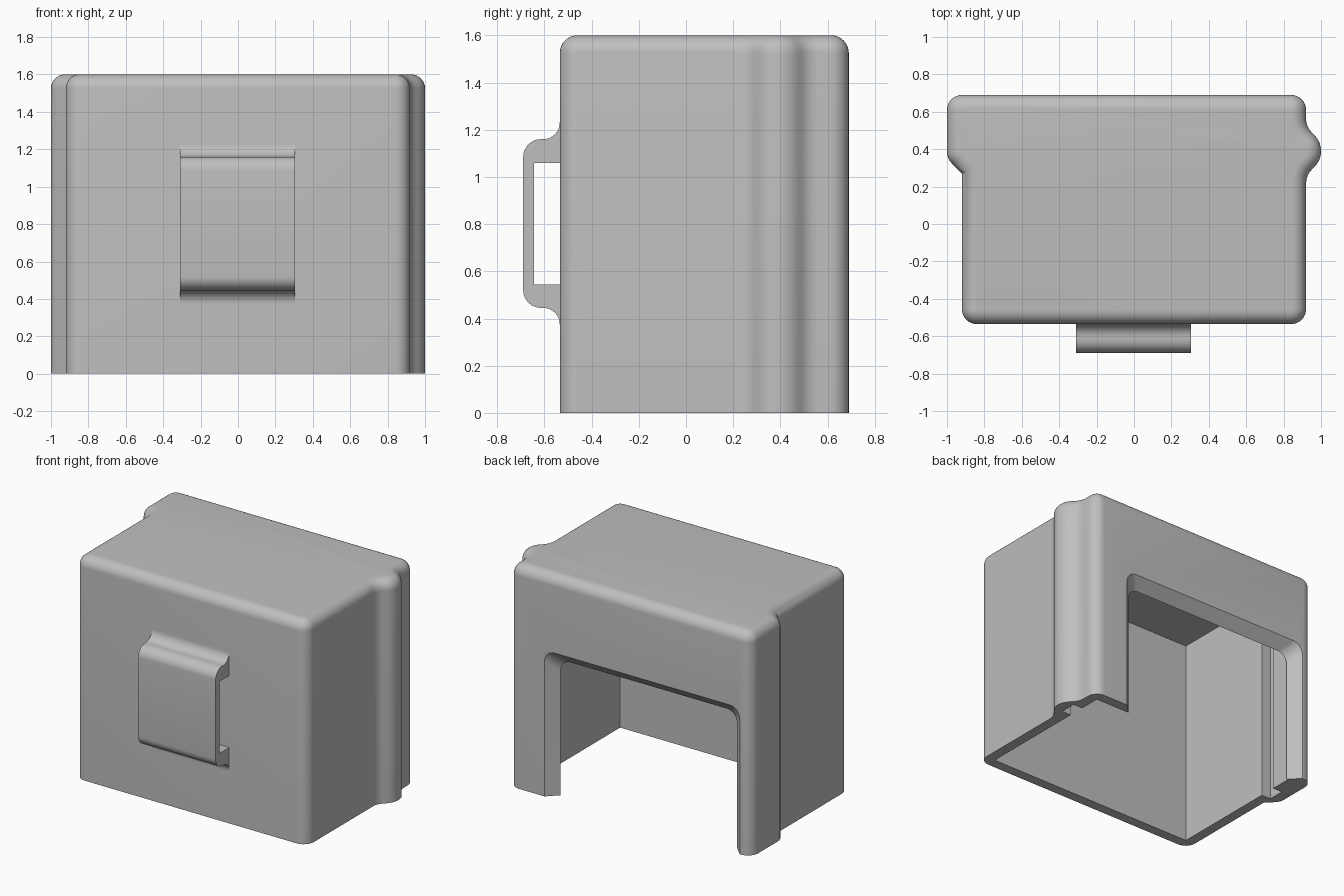
import bpy, bmesh, math
from mathutils import Vector

cube = bpy.data.objects.get("Cube")
if cube:
    bpy.data.objects.remove(cube, do_unlink=True)

grey = bpy.data.materials.new("light_grey")
grey.use_nodes = True
colour = (0.52, 0.52, 0.52, 1)
grey.diffuse_color = colour
grey.node_tree.nodes["Principled BSDF"].inputs["Base Color"].default_value = colour


def rounded(corners):
    """Outline through (u, v, radius) corners, each replaced by an arc."""
    out = []
    for i, (u, v, r) in enumerate(corners):
        p = Vector((u, v))
        if r == 0:
            out.append(p)
            continue
        a = (Vector(corners[i - 1][:2]) - p).normalized()
        b = (Vector(corners[(i + 1) % len(corners)][:2]) - p).normalized()
        half = a.angle(b) / 2
        centre = p + (a + b).normalized() * (r / math.sin(half))
        start = p + a * (r / math.tan(half)) - centre
        end = p + b * (r / math.tan(half)) - centre
        sweep = math.pi - 2 * half
        steps = max(4, round(sweep / math.radians(11)))
        for k in range(steps + 1):
            t = k / steps
            out.append(centre + (start * math.sin((1 - t) * sweep)
                                 + end * math.sin(t * sweep)) / math.sin(sweep))
    return out


def inset(points, d):
    """Move a counter-clockwise outline inward by d, with mitred corners."""
    out = []
    for i, p in enumerate(points):
        a = (p - points[i - 1]).normalized()
        b = (points[(i + 1) % len(points)] - p).normalized()
        na, nb = Vector((-a.y, a.x)), Vector((-b.y, b.x))
        out.append(p + (na + nb) * (d / (1 + na.dot(nb))))
    return out


def loft(name, rings):
    """Closed solid through rings of equal length."""
    bm = bmesh.new()
    loops = [[bm.verts.new(co) for co in ring] for ring in rings]
    n = len(loops[0])
    for low, high in zip(loops, loops[1:]):
        for i in range(n):
            j = (i + 1) % n
            bm.faces.new((low[i], low[j], high[j], high[i]))
    bm.faces.new(loops[0][::-1])
    bm.faces.new(loops[-1])
    bmesh.ops.recalc_face_normals(bm, faces=bm.faces)
    mesh = bpy.data.meshes.new(name)
    bm.to_mesh(mesh)
    bm.free()
    mesh.materials.append(grey)
    obj = bpy.data.objects.new(name, mesh)
    bpy.context.collection.objects.link(obj)
    return obj


def activate(obj):
    bpy.ops.object.select_all(action="DESELECT")
    obj.select_set(True)
    bpy.context.view_layer.objects.active = obj


def smooth(obj):
    activate(obj)
    bpy.ops.object.shade_smooth_by_angle(angle=math.radians(30))


def cut(obj, cutter):
    cutter.hide_render = True
    mod = obj.modifiers.new("cut", "BOOLEAN")
    mod.operation = "DIFFERENCE"
    mod.solver = "EXACT"
    mod.object = cutter
    activate(obj)
    bpy.ops.object.modifier_apply(modifier=mod.name)
    bpy.data.objects.remove(cutter, do_unlink=True)


# Housing: plan outline with a rib on one side and a step on the other
HEIGHT, EDGE = 1.6, 0.075
front, back, side = -0.535, 0.69, 0.92
plan = rounded([
    (-side, front, 0.08), (side, front, 0.08),
    (side, 0.26, 0.1), (1.05, 0.39, 0.12), (side, 0.52, 0.1),
    (side, back, 0.08), (-1, back, 0.08),
    (-1, 0.35, 0.09), (-side, 0.27, 0)])
rings = [[(p.x, p.y, 0) for p in plan]]
for k in range(9):
    a = math.pi / 2 * k / 8
    z = HEIGHT - EDGE + EDGE * math.sin(a)
    rings.append([(p.x, p.y, z) for p in inset(plan, EDGE * (1 - math.cos(a)))])
housing = loft("housing", rings)

# Hollow interior, open below, with a slide groove in each side wall
half = [(0.845, -0.46), (0.845, 0.34), (side, 0.34),
        (side, 0.46), (0.845, 0.46), (0.845, 0.615)]
cavity_plan = half + [(-x, y) for x, y in reversed(half)]
cut(housing, loft("cavity_cutter",
                  [[(x, y, z) for x, y in cavity_plan] for z in (-0.1, 1.52)]))

# Flared doorway through the back wall
rings = []
for y in (0.6, 0.71):
    flare = y - back
    left, right, top = 0.64 + flare, -0.91 - flare, 1.05 + flare
    outline = rounded([(right, -0.1, 0), (left, -0.1, 0),
                       (left, top, 0.08), (right, top, 0.08)])
    rings.append([(p.x, y, p.y) for p in outline])
cut(housing, loft("doorway_cutter", rings))
smooth(housing)

# Belt clip on the front: a C-shaped profile with filleted roots
root = -0.53
clip = rounded([
    (root, 1.235, 0), (front, 1.235, 0), (front, 1.16, 0.07),
    (-0.69, 1.16, 0.075), (-0.69, 0.445, 0.075), (front, 0.445, 0.07),
    (front, 0.37, 0), (root, 0.37, 0), (root, 0.545, 0),
    (-0.645, 0.545, 0), (-0.645, 1.06, 0), (root, 1.06, 0)])
smooth(loft("front_clip", [[(x, p.x, p.y) for p in clip] for x in (-0.31, 0.305)]))
